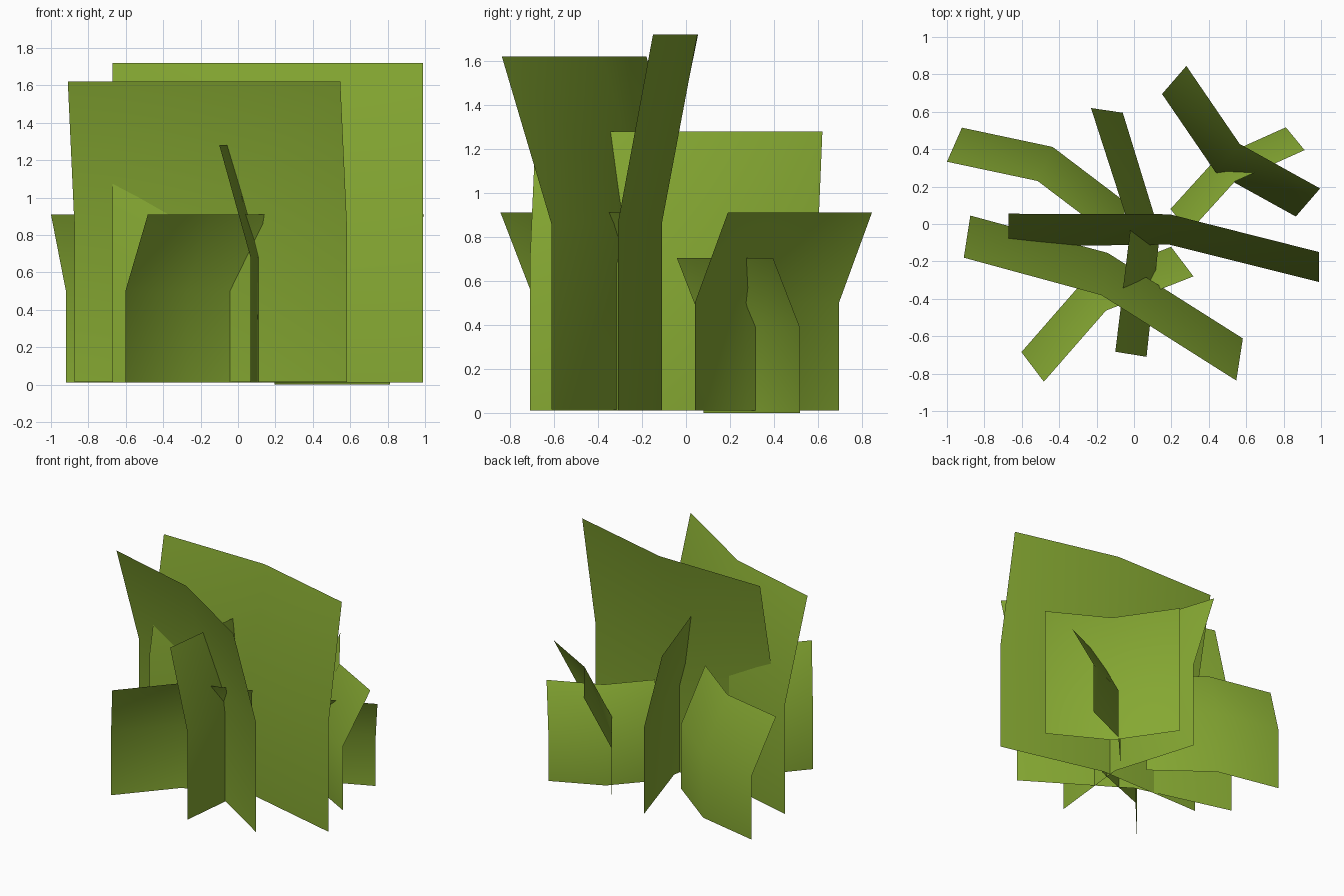
import bpy

if "Cube" in bpy.data.objects:
    bpy.data.objects.remove(bpy.data.objects["Cube"])

leaf = bpy.data.materials.new("leaf_green")
leaf.diffuse_color = (0.235, 0.39, 0.032, 1)
leaf.use_nodes = True
leaf.node_tree.nodes["Principled BSDF"].inputs["Base Color"].default_value = leaf.diffuse_color


def leaf_card(name, z0, bend, top, base_line, lean):
    """Card rising straight from a bent base line, then leaning outward above the bend."""
    verts = [(x, y, z0) for x, y in base_line]
    verts += [(x, y, bend) for x, y in base_line]
    verts += [(x + dx, y + dy, top) for (x, y), (dx, dy) in zip(base_line, lean)]
    faces = [(r * 3 + c, r * 3 + c + 1, r * 3 + c + 4, r * 3 + c + 3)
             for r in range(2) for c in range(2)]
    mesh = bpy.data.meshes.new(name)
    mesh.from_pydata(verts, [], faces)
    mesh.materials.append(leaf)
    for p in mesh.polygons:
        p.use_smooth = True
    obj = bpy.data.objects.new(name, mesh)
    bpy.context.collection.objects.link(obj)


# Tall central leaves
leaf_card("tall_leaf_back", 0.01, 0.86, 1.72,
          [(-0.67, -0.12), (0.19, -0.11), (0.99, -0.31)],
          [(0, 0.175), (0, 0.162), (0, 0.16)])
leaf_card("tall_leaf_front", 0.015, 0.86, 1.62,
          [(-0.875, 0.045), (-0.14, -0.155), (0.582, -0.612)],
          [(-0.035, -0.225)] * 3)
leaf_card("cross_leaf", 0.01, 0.68, 1.28,
          [(0.067, -0.71), (0.138, -0.05), (-0.06, 0.595)],
          [(-0.167, 0.027), (-0.158, 0.02), (-0.17, 0.025)])

# Short outer leaves
leaf_card("left_leaf", 0.01, 0.50, 0.91,
          [(-0.92, 0.515), (-0.435, 0.412), (-0.03, 0.105)],
          [(-0.08, -0.182)] * 3)
leaf_card("back_right_leaf", 0.01, 0.50, 0.91,
          [(0.15, 0.695), (0.435, 0.278), (0.865, 0.04)],
          [(0.13, 0.15)] * 3)
leaf_card("front_left_leaf", 0.01, 0.50, 0.91,
          [(-0.602, -0.685), (-0.27, -0.305), (0.198, -0.122)],
          [(0.12, -0.158)] * 3)

# Smallest leaf
leaf_card("small_leaf", 0.0, 0.39, 0.705,
          [(0.195, 0.08), (0.44, 0.35), (0.812, 0.517)],
          [(0.1, -0.122)] * 3)
